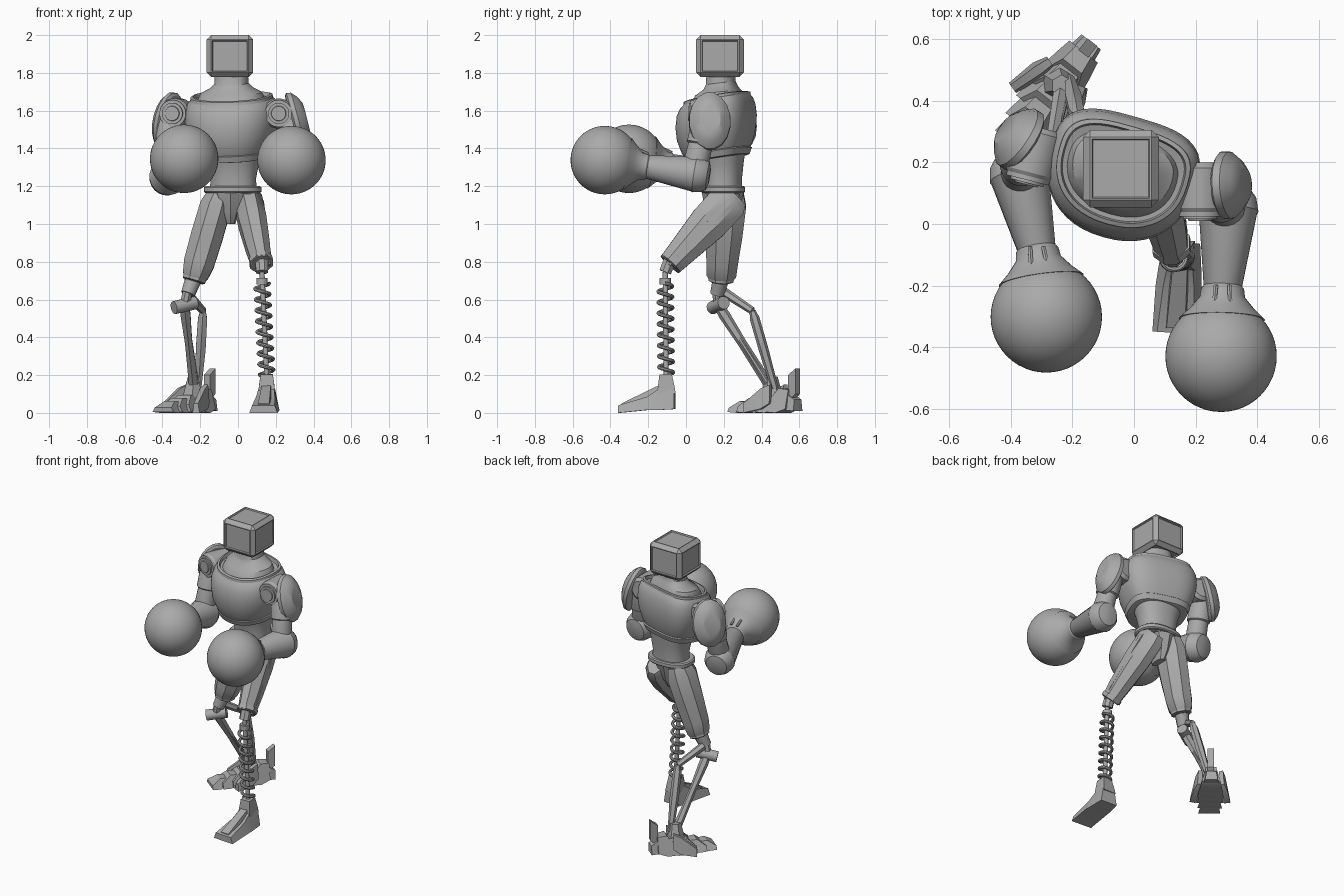
import bpy, bmesh
from math import sin, cos, pi, radians
from mathutils import Vector, Matrix

if "Cube" in bpy.data.objects:
    bpy.data.objects.remove(bpy.data.objects["Cube"])

GREY = (0.4, 0.4, 0.4, 1)
metal = bpy.data.materials.new("plain_grey")
metal.use_nodes = True
metal.diffuse_color = GREY
metal.node_tree.nodes["Principled BSDF"].inputs["Base Color"].default_value = GREY
X, Y, Z = Vector((1, 0, 0)), Vector((0, 1, 0)), Vector((0, 0, 1))


def finish(name, bm, matrix=Matrix()):
    bmesh.ops.recalc_face_normals(bm, faces=bm.faces)
    mesh = bpy.data.meshes.new(name)
    bm.to_mesh(mesh)
    bm.free()
    mesh.transform(matrix)
    mesh.materials.append(metal)
    ob = bpy.data.objects.new(name, mesh)
    bpy.context.collection.objects.link(ob)
    return ob


def frame(origin, axis, hint=X):
    """Matrix with local z along axis and local x near hint."""
    z = Vector(axis).normalized()
    x = (hint - z * hint.dot(z)).normalized()
    m = Matrix((x, z.cross(x), z)).transposed().to_4x4()
    m.translation = Vector(origin)
    return m


def skin(name, rings, matrix=Matrix()):
    """Closed skin through rings of points."""
    bm = bmesh.new()
    loops = [[bm.verts.new(p) for p in ring] for ring in rings]
    n = len(loops[0])
    for a, b in zip(loops, loops[1:]):
        for i in range(n):
            bm.faces.new((a[i], a[(i + 1) % n], b[(i + 1) % n], b[i]))
    bm.faces.new(loops[0])
    bm.faces.new(loops[-1])
    return finish(name, bm, matrix)


def limb(name, a, b, sections, n=12, hint=X, turn=0.5):
    """Sections are (fraction of length, half width, half depth)."""
    a, b = Vector(a), Vector(b)
    length = (b - a).length
    angles = [(i + turn) * 2 * pi / n for i in range(n)]
    return skin(name, [[(rx * cos(t), ry * sin(t), f * length) for t in angles]
                       for f, rx, ry in sections], frame(a, b - a, hint))


def rod(name, a, b, r, n=16, r2=None, hint=X):
    r2 = r2 or r
    return limb(name, a, b, [(0, r, r), (1, r2, r2)], n, hint)


def shell(name, rings, centre, yaw, n=48, slope=0.0, flat=0.65):
    """Body shell with a round front and squarer back: (z, width, front, back)."""
    out = []
    for z, w, front, back in rings:
        ring = []
        for i in range(n):
            c, s = cos(2 * pi * i / n), sin(2 * pi * i / n)
            p = flat if s > 0 else 0.9
            x = w * abs(c) ** p * (1 if c > 0 else -1)
            y = back * abs(s) ** p if s > 0 else -front * abs(s) ** p
            ring.append((x, y, z + slope * y))
        out.append(ring)
    return skin(name, out, Matrix.Translation(centre) @ Matrix.Rotation(yaw, 4, 'Z'))


def slab(name, sections, matrix=Matrix()):
    """Wedge through upright rectangles: (y, half width, bottom, top, top half width)."""
    return skin(name, [[(-w, y, lo), (w, y, lo), (tw, y, hi), (-tw, y, hi)]
                       for y, w, lo, hi, tw in sections], matrix)


# Boxy head with chamfered edges and an inset panel on each face
bm = bmesh.new()
bmesh.ops.create_cube(bm, size=1)
bmesh.ops.scale(bm, vec=(0.247, 0.252, 0.222), verts=bm.verts)
bmesh.ops.bevel(bm, geom=bm.edges[:], offset=0.024, segments=1, affect='EDGES')
panels = [f for f in bm.faces if f.calc_area() > 0.02 and max(map(abs, f.normal)) > 0.9]
bmesh.ops.inset_individual(bm, faces=panels, thickness=0.008, depth=0)
bmesh.ops.inset_individual(bm, faces=panels, thickness=0.005, depth=-0.008)
finish("head", bm, Matrix.Translation((-0.043, 0.18, 1.889)))

# Neck, chest, collar, waist and hips
CHEST = (-0.035, 0.185, 0)
TWIST = radians(-16)
shell("neck", [(1.56, 0.19, 0.17, 0.12), (1.64, 0.19, 0.165, 0.115), (1.695, 0.165, 0.13, 0.1),
               (1.72, 0.115, 0.09, 0.085), (1.745, 0.09, 0.078, 0.075), (1.79, 0.088, 0.075, 0.073)],
      CHEST, TWIST, slope=0.12, flat=0.85)
shell("chest", [(1.36, 0.15, 0.13, 0.1), (1.375, 0.185, 0.185, 0.135), (1.41, 0.205, 0.205, 0.15),
                (1.48, 0.232, 0.23, 0.165), (1.55, 0.245, 0.237, 0.168), (1.61, 0.243, 0.23, 0.16),
                (1.645, 0.232, 0.212, 0.148), (1.665, 0.215, 0.19, 0.135), (1.66, 0.195, 0.17, 0.12)],
      CHEST, TWIST, slope=0.18)
shell("collar_trim", [(1.648, 0.218, 0.196, 0.137), (1.678, 0.216, 0.192, 0.135),
                      (1.682, 0.202, 0.178, 0.122), (1.65, 0.195, 0.17, 0.115)],
      CHEST, TWIST, slope=0.18)
shell("lower_chest_trim", [(1.348, 0.17, 0.165, 0.12), (1.352, 0.187, 0.187, 0.135),
                           (1.385, 0.2, 0.2, 0.147), (1.392, 0.19, 0.19, 0.14)],
      CHEST, TWIST, slope=0.15)
shell("waist", [(1.16, 0.125, 0.095, 0.1), (1.24, 0.12, 0.095, 0.1), (1.32, 0.135, 0.115, 0.108),
                (1.42, 0.17, 0.15, 0.12)], (-0.025, 0.195, 0), TWIST / 2, flat=0.85)
shell("belt", [(1.165, 0.145, 0.11, 0.112), (1.172, 0.153, 0.117, 0.118), (1.193, 0.153, 0.117, 0.118),
               (1.2, 0.145, 0.11, 0.112)], (-0.028, 0.195, 0), 0, flat=0.8)
shell("hips", [(1.0, 0.025, 0.06, 0.05), (1.06, 0.045, 0.09, 0.085), (1.17, 0.1, 0.112, 0.112)],
      (-0.04, 0.195, 0), 0, n=8)


def arm(side, joint, facing, shoulder, elbow, wrist, ball, pad, out):
    j, facing, e, w, b = (Vector(v) for v in (joint, facing, elbow, wrist, ball))
    # Shoulder hub with a round front cap
    limb(side + "_shoulder_hub", j - facing * 0.09, j + facing * 0.085,
         [(0, 0.06, 0.06), (0.1, 0.08, 0.08), (0.85, 0.08, 0.08), (0.92, 0.072, 0.072), (1, 0.072, 0.072)], 24)
    limb(side + "_shoulder_cap", j + facing * 0.08, j + facing * 0.1,
         [(0, 0.056, 0.056), (0.7, 0.056, 0.056), (0.71, 0.04, 0.04), (1, 0.038, 0.038)], 24)
    # Upper arm, forearm and cuff
    limb(side + "_upper_arm", shoulder, elbow,
         [(-0.1, 0.05, 0.05), (0.1, 0.07, 0.075), (0.5, 0.072, 0.075), (0.52, 0.062, 0.065),
          (0.8, 0.065, 0.068), (1.1, 0.05, 0.05)], 20)
    limb(side + "_forearm", e, w,
         [(-0.34, 0.03, 0.04), (-0.3, 0.07, 0.075), (-0.2, 0.09, 0.09), (-0.03, 0.1, 0.098),
          (0, 0.096, 0.094), (0.97, 0.063, 0.063), (1, 0.058, 0.058)], 20)
    limb(side + "_glove_cuff", w, b,
         [(-0.05, 0.06, 0.06), (0, 0.07, 0.07), (0.13, 0.074, 0.074), (0.3, 0.105, 0.105), (0.45, 0.14, 0.14)], 32)
    d = (b - w).normalized()
    for s in (-1, 1):
        rod(side + "_cuff_lace", w + X * s * 0.022 + Z * 0.07 - d * 0.01,
            w + X * s * 0.028 + Z * 0.095 + d * 0.075, 0.008, 6)
    bpy.ops.mesh.primitive_uv_sphere_add(segments=48, ring_count=32, radius=0.181, location=b)
    glove = bpy.context.object
    glove.name = side + "_round_glove"
    glove.data.materials.append(metal)
    # Domed shoulder pad
    p, o = Vector(pad), Vector(out).normalized()
    limb(side + "_shoulder_pad", p, p + o * 0.08,
         [(0, 0.145, 0.1), (0.1, 0.158, 0.112), (0.4, 0.155, 0.11), (0.75, 0.125, 0.085),
          (1, 0.085, 0.055)], 16, Z)


arm("left", (0.215, 0.11, 1.585), (0, -1, 0), (0.265, 0.115, 1.58), (0.305, 0.04, 1.265),
    (0.288, -0.21, 1.303), (0.283, -0.43, 1.338), (0.285, 0.125, 1.54), (0.97, 0.05, 0.25))
arm("right", (-0.325, 0.225, 1.585), (-0.25, -0.97, 0), (-0.36, 0.24, 1.58), (-0.37, 0.15, 1.25),
    (-0.315, -0.085, 1.31), (-0.285, -0.302, 1.345), (-0.355, 0.265, 1.54), (-0.8, 0.55, 0.22))


def thigh(side, a, b, sections, out):
    limb(side + "_thigh", a, b, sections, 8)
    a, b = Vector(a), Vector(b)
    # Raised armour ribs on the outer and front faces
    for k in (-0.03, 0.03):
        shift = Vector((0, k, k))
        limb(side + "_thigh_rib", a + out * 0.066 + shift, b + out * 0.045 + shift * 0.6,
             [(0.08, 0.008, 0.012), (0.12, 0.018, 0.02), (0.9, 0.014, 0.014), (0.95, 0.006, 0.01)], 4)
    limb(side + "_thigh_cuff", a.lerp(b, 0.93), b,
         [(0, 0.066, 0.074), (0.8, 0.066, 0.072), (1, 0.05, 0.055)], 8)


thigh("left", (0.052, 0.23, 1.125), (0.125, -0.085, 0.785),
      [(-0.08, 0.055, 0.085), (0.02, 0.08, 0.112), (0.35, 0.08, 0.11), (0.75, 0.068, 0.085), (1, 0.055, 0.07)], X)
thigh("right", (-0.105, 0.215, 1.14), (-0.235, 0.185, 0.695),
      [(-0.06, 0.065, 0.095), (0.1, 0.09, 0.115), (0.45, 0.092, 0.105), (0.78, 0.088, 0.09),
       (0.92, 0.075, 0.085), (1, 0.055, 0.06)], -X)

# Left spring leg
KNEE, ANKLE = Vector((0.127, -0.11, 0.745)), Vector((0.152, -0.105, 0.19))
rod("left_knee_disc", KNEE - X * 0.035, KNEE + X * 0.035, 0.05, 24)
rod("left_knee_pin", KNEE - X * 0.045, KNEE + X * 0.045, 0.022, 16)
rod("left_knee_fork", (0.125, -0.085, 0.81), KNEE, 0.035, 8)
rod("left_spring_cap", KNEE - Z * 0.03, KNEE - Z * 0.065, 0.03)
rod("left_spring_rod", KNEE, ANKLE, 0.014, 12)
TURNS, STEPS = 8.5, 16
path = bpy.data.curves.new("left_spring", 'CURVE')
path.dimensions = '3D'
path.bevel_depth = 0.01
path.bevel_resolution = 2
line = path.splines.new('POLY')
count = int(TURNS * STEPS)
line.points.add(count)
top, bottom = KNEE - Z * 0.06, ANKLE + Z * 0.01
for i, pt in enumerate(line.points):
    t = 2 * pi * i / STEPS
    pt.co = (*(top.lerp(bottom, i / count) + Vector((cos(t), sin(t), 0)) * 0.038), 1)
path.materials.append(metal)
spring = bpy.data.objects.new("left_spring", path)
bpy.context.collection.objects.link(spring)

# Left wedge foot
foot = Matrix.Translation((0.152, -0.105, 0)) @ Matrix.Rotation(radians(-4), 4, 'Z')
slab("left_foot", [(-0.25, 0.075, 0, 0.04, 0.06), (-0.1, 0.075, 0.015, 0.085, 0.05),
                   (-0.04, 0.07, 0.015, 0.125, 0.042), (0.045, 0.06, 0.02, 0.125, 0.042)], foot)
slab("left_foot_ridge", [(-0.235, 0.035, 0.03, 0.05, 0.03), (-0.04, 0.03, 0.1, 0.145, 0.024)], foot)
limb("left_ankle", (0.152, -0.103, 0.1), (0.152, -0.108, 0.205),
     [(0, 0.065, 0.068), (0.3, 0.06, 0.064), (1, 0.046, 0.046)], 4)

# Right strut leg
knee = Vector((-0.283, 0.17, 0.57))
hock = Vector((-0.185, 0.352, 0.54))
base = Vector((-0.235, 0.45, 0.13))
rod("right_knee_socket", (-0.235, 0.185, 0.71), (-0.265, 0.165, 0.63), 0.045, 12, 0.038)
rod("right_knee_link", (-0.265, 0.165, 0.65), knee, 0.028, 8)
side = Vector((0.85, 0.45, 0.2)).normalized()
rod("right_knee_barrel", knee - side * 0.065, knee + side * 0.065, 0.035, 16)
rod("right_hock_arm", (-0.275, 0.2, 0.64), hock, 0.026, 6, 0.02)
rod("right_hock_joint", hock - X * 0.035, hock + X * 0.035, 0.033, 12)
limb("right_front_strut", knee, base,
     [(0, 0.026, 0.026), (0.12, 0.03, 0.03), (0.45, 0.022, 0.024), (1, 0.026, 0.026)], 6)
limb("right_rear_strut", hock, base + Vector((0.025, 0.02, 0)),
     [(0, 0.016, 0.016), (0.1, 0.028, 0.026), (0.5, 0.03, 0.026), (1, 0.018, 0.02)], 6)
rod("right_centre_piston", knee, base + X * 0.02, 0.013, 8)

# Right foot of overlapping plates with a raised heel prong
claw = Matrix.Translation((-0.25, 0.45, 0)) @ Matrix.Rotation(radians(-38), 4, 'Z')
for i in range(5):
    y = 0.1 - i * 0.066
    w, h = 0.09 - abs(i - 1.5) * 0.008, 0.13 - i * 0.017
    slab("right_foot_plate", [(y - 0.075, w, 0.005, h * 0.45, w * 0.8), (y - 0.02, w * 0.9, 0.0, h, w * 0.5),
                              (y + 0.04, w * 0.75, 0.02, h * 0.95, w * 0.4)], claw)
rod("right_ankle_block", claw @ Vector((0, 0.01, 0.07)), base + Z * 0.06, 0.06, 6, 0.035)
slab("right_heel", [(0.08, 0.055, 0.02, 0.13, 0.04), (0.18, 0.04, 0.01, 0.07, 0.03)], claw)
prong = Matrix.Translation((-0.15, 0.572, 0)) @ Matrix.Rotation(radians(-38), 4, 'Z')
slab("right_heel_prong", [(-0.024, 0.02, 0.06, 0.2, 0.02), (0.024, 0.02, 0.1, 0.235, 0.02)], prong)
for s in (-1, 1):
    slab("right_side_claw", [(-0.1, 0.02, 0, 0.05, 0.012), (0.0, 0.03, 0.02, 0.13, 0.015),
                             (0.05, 0.02, 0.05, 0.15, 0.012)],
         claw @ Matrix.Translation((s * 0.08, 0, 0)) @ Matrix.Rotation(s * 0.3, 4, 'Z'))

# Smooth rounded surfaces while keeping hard edges
bpy.ops.object.select_all(action='DESELECT')
spring.select_set(True)
bpy.context.view_layer.objects.active = spring
bpy.ops.object.convert(target='MESH')
for ob in bpy.context.scene.objects:
    ob.select_set(ob.type == 'MESH')
bpy.ops.object.shade_smooth_by_angle(angle=radians(32))
